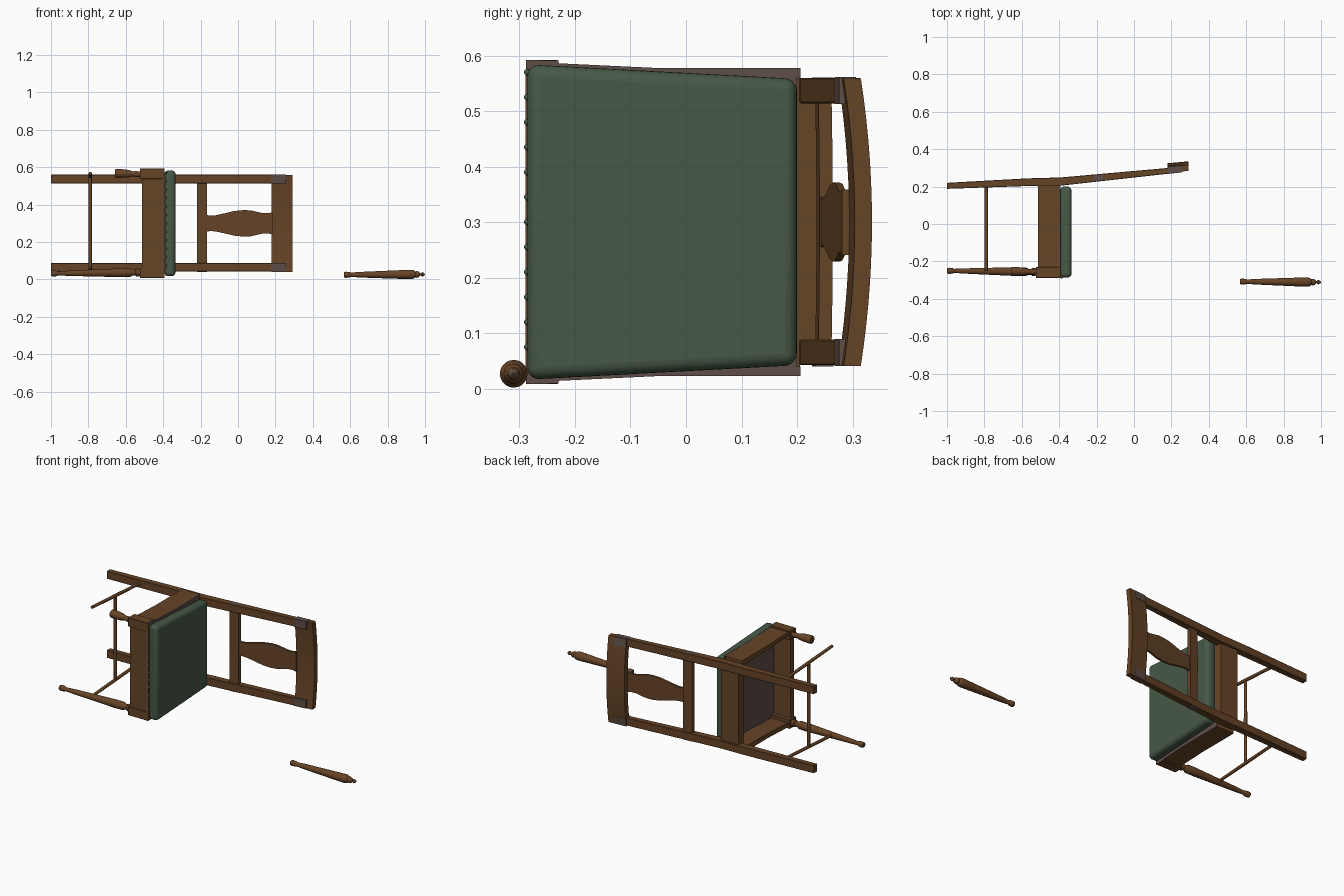
import bpy, bmesh, math
from mathutils import Vector

if "Cube" in bpy.data.objects:
    bpy.data.objects.remove(bpy.data.objects["Cube"])


def material(name, rgb):
    m = bpy.data.materials.new(name)
    m.diffuse_color = (*rgb, 1)
    m.use_nodes = True
    m.node_tree.nodes["Principled BSDF"].inputs["Base Color"].default_value = m.diffuse_color
    return m


WOOD = material("brown wood", (0.134, 0.058, 0.020))
GREY = material("grey brown raw wood", (0.112, 0.075, 0.063))
GREEN = material("green leather", (0.062, 0.099, 0.062))
MID = 0.3  # centre of the chair's width, which runs along z


def finish(name, bm, mat, smooth=False, bevel=0, segments=1):
    bmesh.ops.recalc_face_normals(bm, faces=bm.faces)
    me = bpy.data.meshes.new(name)
    bm.to_mesh(me)
    bm.free()
    me.materials.append(mat)
    ob = bpy.data.objects.new(name, me)
    bpy.context.collection.objects.link(ob)
    if bevel:
        mod = ob.modifiers.new("Bevel", 'BEVEL')
        mod.width, mod.segments = bevel, segments
    if smooth:
        bpy.ops.object.select_all(action='DESELECT')
        ob.select_set(True)
        bpy.context.view_layer.objects.active = ob
        bpy.ops.object.shade_smooth_by_angle(angle=math.radians(40))
    return ob


def prism(name, pts, axis, lo, hi, mat, shear=0, **kw):
    """Extrude a 2D outline along x (pts are y, z), y (x, z) or z (x, y)."""
    def place(p, t):
        if axis == 'x':
            return (t, p[0] + shear * (t - lo), p[1])
        if axis == 'y':
            return (p[0], t + shear * p[0], p[1])
        return (p[0], p[1], t)
    bm = bmesh.new()
    a = [bm.verts.new(place(p, lo)) for p in pts]
    b = [bm.verts.new(place(p, hi)) for p in pts]
    bm.faces.new(a)
    bm.faces.new(b[::-1])
    n = len(pts)
    for i in range(n):
        bm.faces.new((a[i], a[(i + 1) % n], b[(i + 1) % n], b[i]))
    return finish(name, bm, mat, **kw)


def box(name, x, y, z, mat, **kw):
    return prism(name, [(y[0], z[0]), (y[1], z[0]), (y[1], z[1]), (y[0], z[1])],
                 'x', x[0], x[1], mat, **kw)


def turned(name, profile, start, end, mat, sides=20):
    """Revolve (distance fraction, radius) pairs along a line."""
    start, end = Vector(start), Vector(end)
    d = end - start
    q = d.to_track_quat('Z', 'Y')
    bm = bmesh.new()
    rings = []
    for t, r in profile:
        rings.append([bm.verts.new(start + d * t + q @ Vector(
            (r * math.cos(2 * math.pi * i / sides), r * math.sin(2 * math.pi * i / sides), 0)))
            for i in range(sides)])
    for a, b in zip(rings, rings[1:]):
        for i in range(sides):
            j = (i + 1) % sides
            bm.faces.new((a[i], a[j], b[j], b[i]))
    bm.faces.new(rings[0])
    bm.faces.new(rings[-1])
    return finish(name, bm, mat, smooth=True)


def arc_outline(y_end, y_mid, thick, half, n=14):
    """Bowed strip in the y-z plane."""
    def bow(s):
        return y_end + (y_mid - y_end) * (1 - s * s)
    s = [-1 + 2 * i / n for i in range(n + 1)]
    return ([(bow(t), MID + half * t) for t in s] +
            [(bow(t) + thick, MID + half * t) for t in reversed(s)])


def front(x):
    return 0.205 + (x + 0.39) * 0.1113


def back(x):
    return 0.249 + (x + 0.39) * 0.0887


# Rear posts, raked below and above the seat
post = [(-1, 0.188), (-0.57, 0.203), (-0.39, 0.205), (0.256, front(0.256)),
        (0.256, back(0.256)), (-0.39, 0.249), (-0.57, 0.244), (-1, 0.22)]
for side, z, s in (("lower", 0.042, -1), ("upper", 0.514, 1)):
    prism("rear_post_" + side, post, 'z', z, z + 0.046, WOOD, bevel=0.002)
    # exposed joint where the post meets the crest
    x0, x1 = 0.18, 0.257
    prism("crest_joint_" + side,
          [(x0, front(x0) - .001), (x1, front(x1) - .001), (x1, back(x1)), (x0, back(x0))],
          'z', z - 0.001, z + 0.047, GREY)
    prism("crest_back_plate_" + side,
          [(0.300, MID + s * 0.2595), (0.3062, MID + s * 0.2595),
           (0.3128, MID + s * 0.213), (0.305, MID + s * 0.213)],
          'x', 0.1795, 0.256, GREY, shear=0.09)
    # tenon end of the cross rail on the post's outer side
    x0, x1 = -0.22, -0.165
    zo = MID + s * 0.2586
    prism("rail_tenon_" + side,
          [(x0, front(x0) + .003), (x1, front(x1) + .003),
           (x1, back(x1) - .003), (x0, back(x0) - .003)],
          'z', zo - 0.0015, zo + 0.0015, GREY)

# Backrest
prism("crest_rail", arc_outline(0.274, 0.294, 0.031, 0.259), 'x', 0.18, 0.292, WOOD,
      shear=0.09, smooth=True)
prism("back_cross_rail", arc_outline(0.233, 0.235, 0.024, 0.214), 'x', -0.22, -0.165, WOOD,
      shear=0.1, smooth=True)
half_widths = [(-0.17, 0.046), (-0.15, 0.041), (-0.12, 0.043), (-0.07, 0.054), (-0.02, 0.066),
               (0.03, 0.071), (0.07, 0.069), (0.1, 0.062), (0.13, 0.055), (0.16, 0.054),
               (0.185, 0.059)]
prism("back_splat", [(x, MID - w) for x, w in half_widths] +
      [(x, MID + w) for x, w in reversed(half_widths)],
      'y', 0.261, 0.274, WOOD, shear=0.11, smooth=True)

# Seat frame
X0, X1 = -0.512, -0.397
for side, s in (("lower", -1), ("upper", 1)):
    outer = [(-0.27, 0.286), (-0.05, 0.277), (0.205, 0.277)]
    inner = [(0.205, 0.245), (-0.05, 0.25), (-0.27, 0.26)]
    prism("side_apron_" + side, [(y, MID + s * w) for y, w in outer + inner],
          'x', X0, X1, WOOD)
    zs = sorted((MID + s * 0.238, MID + s * 0.292))
    box("leg_block_" + side, (-0.525, -0.396), (-0.288, -0.23), zs, WOOD, bevel=0.002)
box("front_apron", (X0, X1), (-0.286, -0.255), (0.03, 0.57), WOOD)
box("rear_apron", (X0, X1), (0.187, 0.236), (0.05, 0.55), WOOD)
panel = [(-0.288, 0.292), (-0.23, 0.291), (-0.229, 0.286), (-0.05, 0.2775), (0.206, 0.2775),
         (0.206, 0.26), (0.199, 0.26)]
prism("seat_panel", [(y, MID + w) for y, w in panel] +
      [(y, MID - w) for y, w in reversed(panel)], 'x', -0.403, -0.394, GREY)

# Cushion with a rounded edge, and a row of covered studs along the front
cushion = [(-0.286, 0.016), (0.2, 0.042), (0.2, 0.558), (-0.286, 0.584)]
prism("seat_cushion", cushion, 'x', -0.395, -0.334, GREEN, smooth=True,
      bevel=0.022, segments=5)
box("cushion_border", (-0.397, -0.390), (-0.289, -0.26), (0.03, 0.57), WOOD)
for i in range(12):
    bm = bmesh.new()
    bmesh.ops.create_uvsphere(bm, u_segments=10, v_segments=6, radius=0.006)
    bmesh.ops.translate(bm, verts=bm.verts, vec=(-0.386, -0.286, 0.075 + i * 0.045))
    finish("seat_stud_%d" % (i + 1), bm, GREEN, smooth=True)

# Front legs: one whole, one broken stub, one loose leg lying apart
leg = [(0, 0.015), (0.02, 0.021), (0.05, 0.021), (0.06, 0.016), (0.09, 0.016), (0.12, 0.023),
       (0.22, 0.0235), (0.5, 0.019), (0.8, 0.014), (0.92, 0.011), (0.94, 0.015),
       (0.975, 0.0165), (1, 0.014)]
turned("front_leg_lower", leg, (-0.52, -0.256, 0.037), (-1, -0.25, 0.032), WOOD)
stub = [(0, 0.015), (0.1, 0.014), (0.18, 0.016), (0.3, 0.013), (0.45, 0.019), (0.6, 0.022),
        (0.9, 0.024), (0.97, 0.023), (1, 0.019)]
turned("front_leg_stub", stub, (-0.52, -0.256, 0.563), (-0.658, -0.253, 0.568), WOOD)
loose = [(0.02, 0.009), (0.035, 0.012), (0.05, 0.008), (0.06, 0.005), (0.075, 0.014),
         (0.1, 0.018), (0.12, 0.016), (0.14, 0.022), (0.17, 0.025), (0.25, 0.024), (0.5, 0.02),
         (0.8, 0.015), (0.92, 0.0115), (0.94, 0.015), (0.98, 0.0165), (1, 0.014)]
ends = ((1, -0.311, 0.027), (0.568, -0.308, 0.025))
turned("loose_leg", loose, *ends, WOOD)
turned("loose_leg_raw_tip", [(0, 0.002), (0.01, 0.006), (0.021, 0.0092)], *ends, GREY)

# Stretchers below the seat
rod = [(0, 0.0085), (0.5, 0.0095), (1, 0.0085)]
turned("side_stretcher_lower", rod, (-0.79, 0.21, 0.065), (-0.79, -0.25, 0.036), WOOD, 12)
turned("side_stretcher_upper", rod, (-0.79, 0.21, 0.537), (-0.79, -0.25, 0.567), WOOD, 12)
turned("cross_stretcher", rod, (-0.79, -0.03, 0.05), (-0.79, -0.03, 0.552), WOOD, 12)
